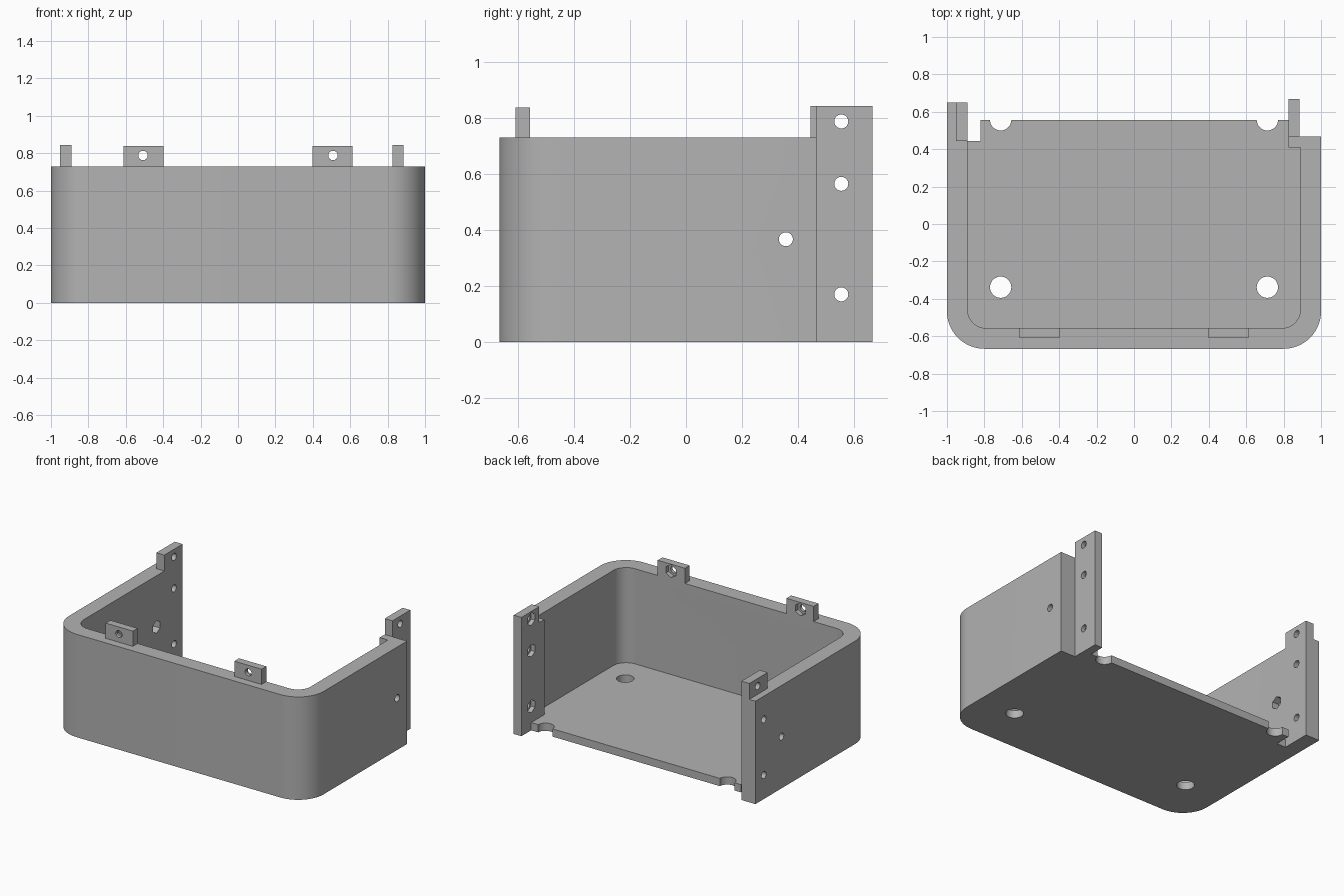
import bpy
import bmesh
from math import cos, sin, pi, radians
from mathutils import Matrix, Vector

cube = bpy.data.objects.get("Cube")
if cube:
    bpy.data.objects.remove(cube, do_unlink=True)

# Single grey plastic
grey = bpy.data.materials.new("grey_plastic")
grey.use_nodes = True
colour = (0.45, 0.45, 0.45, 1)
grey.diffuse_color = colour
grey.node_tree.nodes["Principled BSDF"].inputs["Base Color"].default_value = colour

FLOOR, RIM, LUG_TOP = 0.055, 0.73, 0.843
FRONT, BACK, FLOOR_BACK = -0.667, 0.667, 0.557
WALL, INNER = 0.11, 0.89
TAB_IN, TAB_OUT = 0.825, 0.885


def add_object(name, bm):
    bmesh.ops.recalc_face_normals(bm, faces=bm.faces)
    mesh = bpy.data.meshes.new(name)
    bm.to_mesh(mesh)
    bm.free()
    mesh.materials.append(grey)
    obj = bpy.data.objects.new(name, mesh)
    bpy.context.collection.objects.link(obj)
    return obj


def prism(name, outline, z0, z1):
    bm = bmesh.new()
    face = bm.faces.new([bm.verts.new((x, y, z0)) for x, y in outline])
    top = bmesh.ops.extrude_face_region(bm, geom=[face])["geom"]
    verts = [v for v in top if isinstance(v, bmesh.types.BMVert)]
    bmesh.ops.translate(bm, verts=verts, vec=(0, 0, z1 - z0))
    return add_object(name, bm)


def box(name, x0, x1, y0, y1, z0, z1):
    return prism(name, [(x0, y0), (x1, y0), (x1, y1), (x0, y1)], z0, z1)


def rod(name, centre, axis, radius, length, sides=32):
    """Round or hexagonal bar centred on a point, with a corner pointing up."""
    bm = bmesh.new()
    bmesh.ops.create_cone(bm, cap_ends=True, segments=sides, radius1=radius,
                          radius2=radius, depth=length)
    turn = {"x": Matrix.Rotation(pi / 2, 4, "Y"),
            "y": Matrix.Rotation(pi / 2, 4, "X"),
            "z": Matrix.Identity(4)}[axis]
    bmesh.ops.transform(bm, verts=bm.verts, matrix=turn)
    if sides == 6:
        # Make sure a corner points up
        top = max(v.co.z for v in bm.verts)
        if top < radius * 0.95:
            spin = Matrix.Rotation(pi / 6, 4, axis.upper())
            bmesh.ops.transform(bm, verts=bm.verts, matrix=spin)
    bmesh.ops.translate(bm, verts=bm.verts, vec=Vector(centre))
    return add_object(name, bm)


def front_corners(half_width, front, radius, steps=14):
    """Both rounded front corners, from the -x side round to the +x side."""
    points = []
    for side, start in ((-1, pi), (1, 1.5 * pi)):
        for i in range(steps + 1):
            a = start + i / steps * pi / 2
            points.append((side * (half_width - radius) + radius * cos(a),
                           front + radius + radius * sin(a)))
    return points


def combine(obj, other, operation):
    mod = obj.modifiers.new(operation, "BOOLEAN")
    mod.operation = operation
    mod.solver = "EXACT"
    mod.object = other
    bpy.ops.object.select_all(action="DESELECT")
    bpy.context.view_layer.objects.active = obj
    obj.select_set(True)
    bpy.ops.object.modifier_apply(modifier=mod.name)
    bpy.data.objects.remove(other, do_unlink=True)


# Body: outer outline with the stepped back ends of the side walls
outer = front_corners(1.0, FRONT, 0.2) + [
    (1.0, 0.467), (TAB_OUT, 0.467), (TAB_OUT, BACK), (TAB_IN, BACK),
    (TAB_IN, FLOOR_BACK), (-0.82, FLOOR_BACK), (-0.82, 0.445),
    (-INNER, 0.445), (-INNER, 0.65), (-1.0, 0.65)]
body = prism("tray_body", outer, 0, RIM)

# Hollow above the floor, leaving the joining strip on the +x wall
inner = front_corners(INNER, FRONT + WALL, 0.1) + [
    (INNER, 0.41), (TAB_IN, 0.41), (TAB_IN, 0.8), (-INNER, 0.8)]
combine(body, prism("hollow", inner, FLOOR, 1.0), "DIFFERENCE")

# Lugs that stand above the rim
lugs = [box("left_lug", TAB_IN, TAB_OUT, 0.467, BACK, 0.68, LUG_TOP),
        box("right_lug", -0.952, -INNER, 0.445, 0.65, 0.68, LUG_TOP)]
for s in (-1, 1):
    lugs.append(box("front_lug", s * 0.505 - 0.107, s * 0.505 + 0.107,
                    -0.61, FRONT + WALL, 0.68, 0.838))
for lug in lugs:
    combine(body, lug, "UNION")

# Screw holes through both sides, nut pockets on the inner faces
cutters = []
for z in (0.17, 0.565, 0.788):
    cutters.append(rod("side_hole", (0, 0.555, z), "x", 0.025, 2.4))
    cutters.append(rod("strip_pocket", (TAB_IN, 0.555, z), "x", 0.045, 0.06, 6))
cutters.append(rod("wall_hole", (0, 0.357, 0.367), "x", 0.025, 2.4))
for s in (-1, 1):
    cutters.append(rod("wall_pocket", (s * INNER, 0.357, 0.367), "x", 0.045, 0.1, 6))
    # Front lug holes and pockets
    cutters.append(rod("lug_hole", (s * 0.508, -0.58, 0.788), "y", 0.025, 0.3))
    cutters.append(rod("lug_pocket", (s * 0.508, FRONT + WALL, 0.788), "y", 0.045, 0.06, 6))
    # Floor holes and the half-round notches at the back edge
    for y in (-0.338, FLOOR_BACK):
        cutters.append(rod("floor_hole", (s * 0.713, y, 0), "z", 0.057, 0.3))
for cutter in cutters:
    combine(body, cutter, "DIFFERENCE")

bpy.ops.object.select_all(action="DESELECT")
body.select_set(True)
bpy.context.view_layer.objects.active = body
bpy.ops.object.shade_smooth_by_angle(angle=radians(30))
